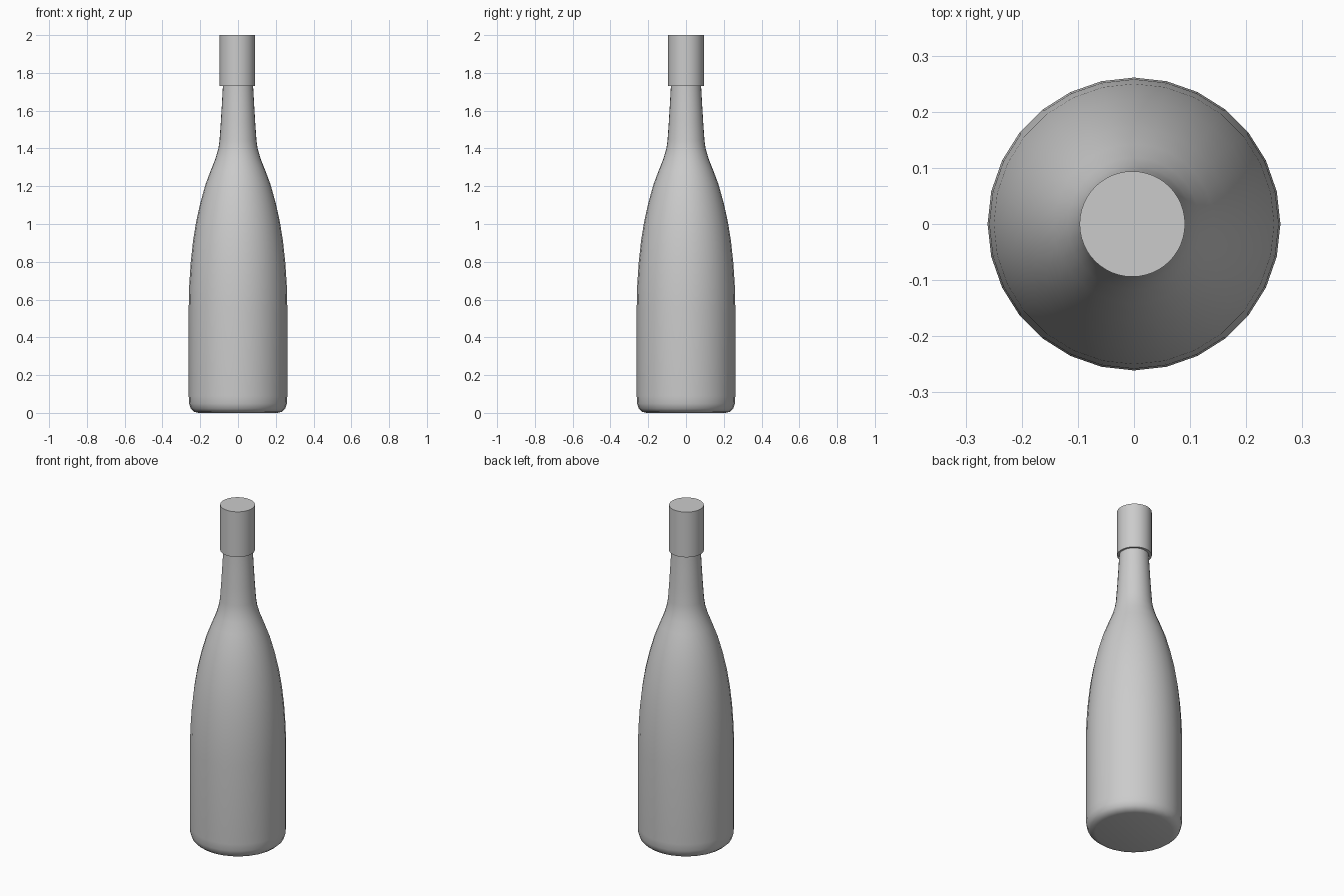
import bpy, bmesh, math

cube = bpy.data.objects.get("Cube")
if cube:
    bpy.data.objects.remove(cube, do_unlink=True)

grey = bpy.data.materials.new("plain grey")
grey.use_nodes = True
COLOUR = (0.6, 0.6, 0.6, 1)
grey.diffuse_color = COLOUR
grey.node_tree.nodes["Principled BSDF"].inputs["Base Color"].default_value = COLOUR


def lathe(name, profile, sides, sharp_angle, x=0):
    """Spin a list of (radius, height) points around z; close both ends."""
    bm = bmesh.new()
    rings = []
    for r, z in profile:
        angles = [math.tau * i / sides for i in range(sides)]
        rings.append([bm.verts.new((r * math.sin(a), r * math.cos(a), z)) for a in angles])
    for low, high in zip(rings, rings[1:]):
        for i in range(sides):
            j = (i + 1) % sides
            bm.faces.new((low[i], low[j], high[j], high[i]))
    bm.faces.new(rings[0])
    bm.faces.new(rings[-1])
    bmesh.ops.recalc_face_normals(bm, faces=bm.faces)
    mesh = bpy.data.meshes.new(name)
    bm.to_mesh(mesh)
    bm.free()
    mesh.materials.append(grey)
    obj = bpy.data.objects.new(name, mesh)
    obj.location.x = x
    bpy.context.collection.objects.link(obj)
    bpy.ops.object.select_all(action="DESELECT")
    obj.select_set(True)
    bpy.context.view_layer.objects.active = obj
    bpy.ops.object.shade_smooth_by_angle(angle=math.radians(sharp_angle))


# Bottle: rounded base, straight wall, tapering shoulder and slim neck
lathe("bottle_body", [
    (0.21, 0), (0.232, 0.006), (0.25, 0.022), (0.259, 0.05), (0.261, 0.09),
    (0.261, 0.56), (0.258, 0.68), (0.25, 0.8), (0.238, 0.91), (0.222, 1.01),
    (0.2, 1.11), (0.172, 1.21), (0.142, 1.29), (0.118, 1.35), (0.104, 1.4),
    (0.098, 1.44), (0.091, 1.54), (0.085, 1.64), (0.08, 1.73), (0.079, 1.78),
], 28, 60)

# Cap: plain cylinder sleeve over the neck
lathe("bottle_cap", [(0.094, 1.73), (0.094, 2.0)], 48, 30, x=-0.003)
